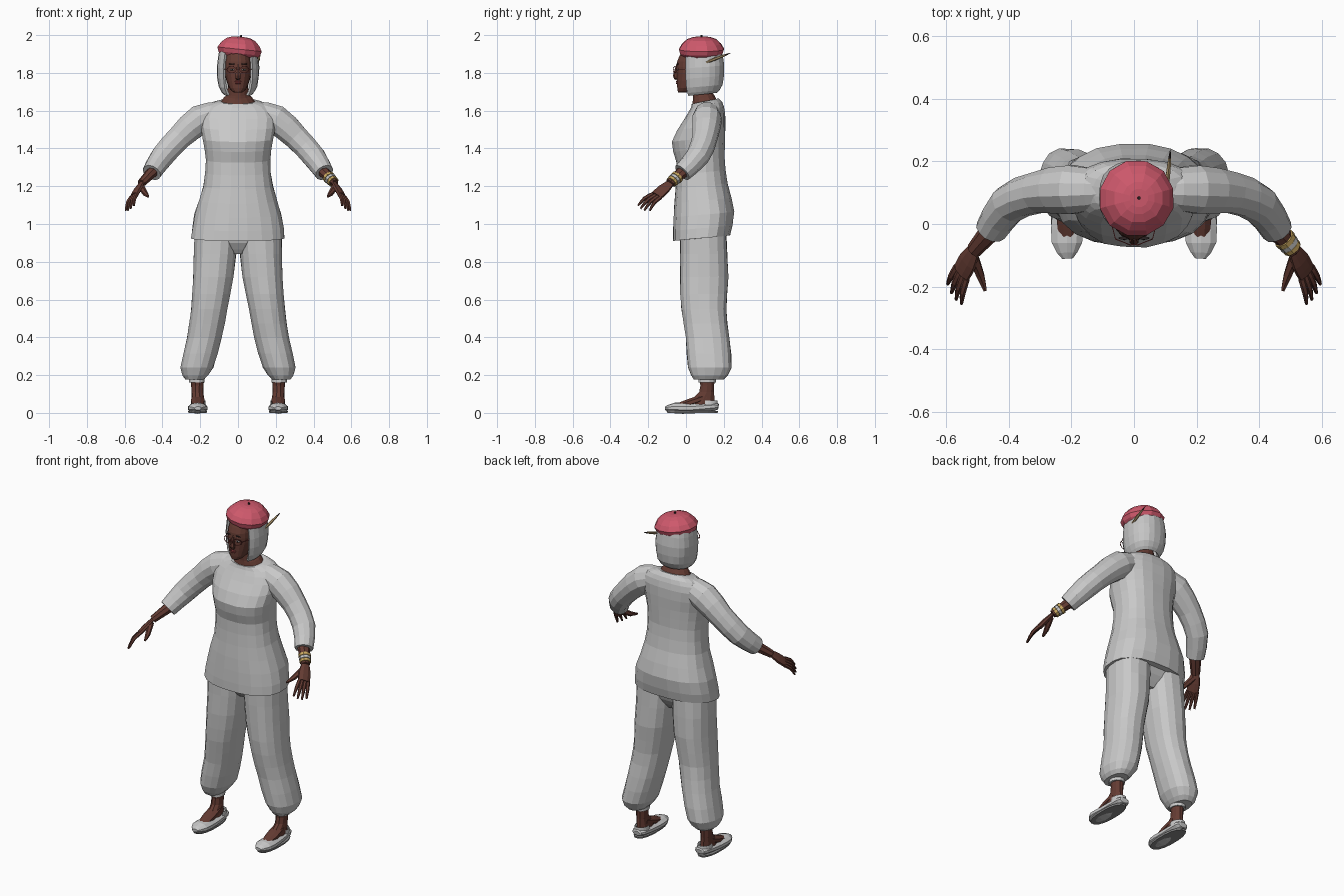
import bpy, bmesh, math, random
from mathutils import Vector, Matrix

random.seed(4)
default_cube = bpy.data.objects.get("Cube")
if default_cube:
    bpy.data.objects.remove(default_cube)


def material(name, red, green, blue):
    mat = bpy.data.materials.new(name)
    mat.diffuse_color = (red, green, blue, 1)
    mat.use_nodes = True
    mat.node_tree.nodes["Principled BSDF"].inputs["Base Color"].default_value = mat.diffuse_color
    return mat


CLOTH = material("off white cloth", .58, .58, .58)
HAIR = material("silver hair", .56, .56, .56)
SKIN = material("deep brown skin", .13, .045, .033)
FELT = material("raspberry felt", .62, .1, .15)
GOLD = material("gold", .6, .4, .12)
SOLE = material("sole grey", .25, .25, .25)
DARK = material("dark brown", .03, .02, .02)
LIP = material("dark red", .28, .05, .05)
WOOD = material("brush wood", .45, .32, .16)


def add_object(name, bm, mat):
    bmesh.ops.recalc_face_normals(bm, faces=bm.faces)
    mesh = bpy.data.meshes.new(name)
    bm.to_mesh(mesh)
    bm.free()
    mesh.materials.append(mat)
    part = bpy.data.objects.new(name, mesh)
    bpy.context.collection.objects.link(part)
    return part


def refine(keys, steps):
    """Interpolate between key tuples along a smooth spline."""
    result = []
    last = len(keys) - 1
    for i in range(last):
        nearby = zip(keys[max(i - 1, 0)], keys[i], keys[i + 1], keys[min(i + 2, last)])
        nearby = list(nearby)
        for step in range(steps):
            t = step / steps
            result.append([b + t * (c - a) / 2 + t * t * (2 * a - 5 * b + 4 * c - d) / 2
                           + t ** 3 * (3 * b - 3 * c + d - a) / 2 for a, b, c, d in nearby])
    return result + [keys[last]]


def bridge(name, rings, mat, side, closed=True):
    """Join rings of points into one faceted surface, capped when closed."""
    bm = bmesh.new()
    rows = [[bm.verts.new((x * side, y, z)) for x, y, z in ring] for ring in rings]
    for lower, upper in zip(rows, rows[1:]):
        for i in range(0 if closed else 1, len(lower)):
            bm.faces.new((lower[i - 1], lower[i], upper[i], upper[i - 1]))
    if closed:
        bm.faces.new(rows[0])
        bm.faces.new(rows[-1])
    return add_object(name, bm, mat)


def stack(name, levels, mat, sides=16, power=1.0, gap=0, tilt=0, wobble=0, side=1, steps=2):
    """Loft levels (z, half width or left and right x, front y, back y); gap opens the front."""
    rings = []
    for z, *across, front, back in refine(levels, steps):
        left, right = across if len(across) > 1 else (-across[0], across[0])
        ring = []
        for i in range(sides):
            share = i / (sides - 1) if gap else (i + .5) / sides
            angle = math.radians(gap - 90 + (360 - 2 * gap) * share)
            c, s = math.cos(angle), math.sin(angle)
            swell = (1 + random.uniform(-wobble, wobble)) / 2
            ring.append(((left + right) / 2 + (right - left) * swell * math.copysign(abs(c) ** power, c),
                         (front + back) / 2 + (back - front) * swell * math.copysign(abs(s) ** power, s),
                         z + tilt * s))
        rings.append(ring)
    return bridge(name, rings, mat, side, not gap)


def tube(name, path, mat, sides=8, wide=(1, 0, 0), flat=1.0, side=1, wobble=0, steps=2):
    """Sweep an oval along path points (x, y, z, radius)."""
    keys = refine(path, steps)
    points = [Vector(key[:3]) for key in keys]
    rings = []
    for i, point in enumerate(points):
        along = (points[min(i + 1, len(points) - 1)] - points[max(i - 1, 0)]).normalized()
        across = Vector(wide)
        across = (across - along * across.dot(along)).normalized()
        up = along.cross(across) * flat
        ring = []
        for j in range(sides):
            angle = math.tau * (j + .5) / sides
            radius = keys[i][3] * (1 + random.uniform(-wobble, wobble))
            ring.append(point + (across * math.cos(angle) + up * math.sin(angle)) * radius)
        rings.append(ring)
    return bridge(name, rings, mat, side)


def ball(name, centre, size, mat, side=1):
    bm = bmesh.new()
    place = Matrix.Translation((centre[0] * side, *centre[1:])) @ Matrix.Diagonal((*size, 1))
    bmesh.ops.create_uvsphere(bm, u_segments=10, v_segments=6, radius=1, matrix=place)
    return add_object(name, bm, mat)


# Tunic and trouser seat
stack("tunic", [(.925, .25, -.07, .235), (1.05, .232, -.067, .257), (1.2, .186, -.057, .222),
                (1.34, .173, -.052, .206), (1.45, .187, -.075, .208), (1.57, .205, -.01, .208),
                (1.63, .165, .025, .192), (1.65, .105, .03, .172)],
      CLOTH, sides=20, power=.85, tilt=.015, wobble=.01)
stack("trouser_seat", [(.96, .22, -.03, .21), (.9, .17, -.015, .19), (.84, .05, .03, .15)], CLOTH, power=.85)

# Neck and head
stack("neck", [(1.635, .1, .03, .17), (1.67, .075, .035, .15), (1.69, .058, .035, .14), (1.76, .05, .03, .13)],
      SKIN, sides=14, tilt=.014)
stack("head", [(1.697, .022, -.042, .02), (1.72, .047, -.047, .07), (1.8, .072, -.05, .15),
               (1.86, .073, -.048, .16), (1.91, .064, -.025, .16)], SKIN, sides=18, power=.9)
tube("nose", [(0, -.045, 1.845, .006), (0, -.053, 1.785, .016), (0, -.045, 1.773, .013)], SKIN, sides=6)
ball("upper_lip", (0, -.046, 1.755), (.02, .008, .005), LIP)
ball("lower_lip", (0, -.046, 1.746), (.017, .008, .006), LIP)

# Eyes, brows and spectacles
for side, hand in ((1, "left"), (-1, "right")):
    ball(hand + "_eye", (.031, -.045, 1.817), (.013, .005, .004), HAIR, side)
    ball(hand + "_pupil", (.031, -.048, 1.817), (.005, .004, .004), DARK, side)
    ball(hand + "_brow", (.032, -.045, 1.847), (.018, .005, .003), DARK, side)
    rim = []
    for i in range(11):
        angle = math.tau * i / 10
        swing = math.cos(angle) / 100
        rim.append((.034 + swing * 2.5, swing - .058, 1.817 + .018 * math.sin(angle), .002))
    tube(hand + "_lens_rim", rim, LIP, sides=4, wide=(0, 1, 0), side=side, steps=1)
    tube(hand + "_spectacle_arm", [(.059, -.048, 1.82, .002), (.082, .04, 1.82, .002)],
         LIP, sides=4, wide=(0, 0, 1), side=side, steps=1)
tube("spectacle_bridge", [(-.01, -.065, 1.82, .002), (.01, -.065, 1.82, .002)],
     LIP, sides=4, wide=(0, 0, 1), steps=1)

# Bobbed hair, open at the face
hair = stack("hair", [(1.69, .07, .0, .16), (1.73, .095, -.015, .187), (1.83, .106, -.02, .196),
                      (1.93, .09, -.015, .178)], HAIR, sides=18, power=.85, gap=40, tilt=.01, wobble=.012)
thickness = hair.modifiers.new("thickness", "SOLIDIFY")
thickness.thickness = .014
thickness.offset = 0

# Beret with its stalk, tipped to one side
beret = stack("beret", [(-.05, .1, -.105, .1), (-.012, .122, -.124, .122), (.04, .08, -.08, .08),
                        (.054, .03, -.03, .03)], FELT, sides=12, wobble=.012)
stalk = tube("beret_stalk", [(0, 0, .05, .006), (0, 0, .063, .005)], DARK, sides=6, steps=1)
for part in (beret, stalk):
    part.matrix_world = Matrix.Translation((.01, .083, 1.937)) @ Matrix.Rotation(math.radians(6), 4, "Y")

# Paintbrush tucked behind the ear
ferrule = (.114, .21, 1.895, .005)
tube("brush_handle", [(.1, .08, 1.845, .004), (.108, .15, 1.872, .008), ferrule], WOOD, sides=6)
tube("brush_tip", [ferrule, (.116, .237, 1.906, .001)], DARK, sides=6, steps=1)

# Arm landmarks: direction across the fingers, and the way they reach
SPREAD = Vector((.5, .7, -.3)).normalized()
REACH = Vector((.024, -.072, -.07))
CUFF = Vector((.457, -.02, 1.272))
WRIST = Vector((.512, -.085, 1.215))
KNUCKLES = Vector((.55, -.155, 1.15))

for side, hand in ((1, "left_"), (-1, "right_")):
    # Sleeve, forearm and hand
    tube(hand + "sleeve", [(.09, .11, 1.59, .06), (.2, .11, 1.553, .08), (.31, .1, 1.457, .067),
                           (.4, .062, 1.358, .063), (*CUFF, .051)],
         CLOTH, sides=12, wide=(0, 1, 0), side=side, wobble=.02)
    tube(hand + "forearm", [(.43, .01, 1.3, .04), (*WRIST, .026)], SKIN, wide=SPREAD, flat=.85, side=side)
    tube(hand + "palm", [(*WRIST, .025), (*WRIST.lerp(KNUCKLES, .5), .037), (*KNUCKLES, .036)],
         SKIN, wide=SPREAD, flat=.42, side=side)
    for i, finger in enumerate(("index", "middle", "ring", "little")):
        place = i - 1.5
        root = KNUCKLES + SPREAD * place * .018
        tip = KNUCKLES + SPREAD * place * .027 + REACH * (1.1 - abs(place) / 10)
        bend = root.lerp(tip, .5) + Vector((.004, -.004, .008))
        tube(hand + finger + "_finger", [(*root, .011), (*bend, .01), (*tip, .005)],
             SKIN, sides=6, wide=SPREAD, side=side)
    tube(hand + "thumb", [(.515, -.1, 1.2, .018), (.49, -.165, 1.16, .014), (.475, -.213, 1.145, .006)],
         SKIN, sides=6, wide=SPREAD, side=side)

    # Gathered trouser leg and ankle cuff
    stack(hand + "trouser_leg", [(.94, 0, .232, -.032, .215), (.72, .022, .238, -.034, .225),
                                 (.55, .055, .25, -.025, .215), (.4, .085, .27, -.003, .23),
                                 (.24, .13, .305, .01, .242), (.178, .178, .28, .04, .2)],
          CLOTH, power=.88, side=side, wobble=.018)
    stack(hand + "ankle_cuff", [(.185, .175, .26, .065, .16), (.16, .175, .26, .065, .16)],
          CLOTH, sides=12, side=side, steps=1)

    # Foot and slip-on shoe
    stack(hand + "ankle", [(.17, .18, .25, .07, .153), (.11, .184, .246, .068, .15), (.03, .175, .248, -.02, .16)],
          SKIN, sides=10, side=side)
    tube(hand + "instep", [(.213, .11, .085, .034), (.213, .03, .057, .038), (.213, -.045, .034, .028)],
         SKIN, flat=.62, side=side)
    tube(hand + "shoe", [(.21, .172, .034, .022), (.21, .15, .034, .042), (.212, .03, .025, .052),
                         (.214, -.06, .026, .051), (.212, -.11, .024, .018)],
         CLOTH, sides=10, flat=.55, side=side)
    stack(hand + "shoe_heel_band", [(.03, .169, .252, .06, .171), (.066, .173, .248, .07, .167)],
          CLOTH, sides=12, gap=70, side=side, steps=1)
    stack(hand + "sole", [(0, .165, .263, -.1, .17), (.01, .163, .265, -.105, .172)],
          SOLE, power=.85, side=side, steps=1)

# Bracelets on the left wrist
downward = (WRIST - CUFF).normalized()
for i, (name, mat) in enumerate((("upper", GOLD), ("middle", CLOTH), ("lower", GOLD))):
    centre = WRIST - downward * (.055 - .018 * i)
    half = downward * .008
    size = .036 - .002 * i
    tube(name + "_bracelet", [(*(centre - half), size), (*(centre + half), size)],
         mat, sides=10, wide=SPREAD, flat=.92, steps=1)
